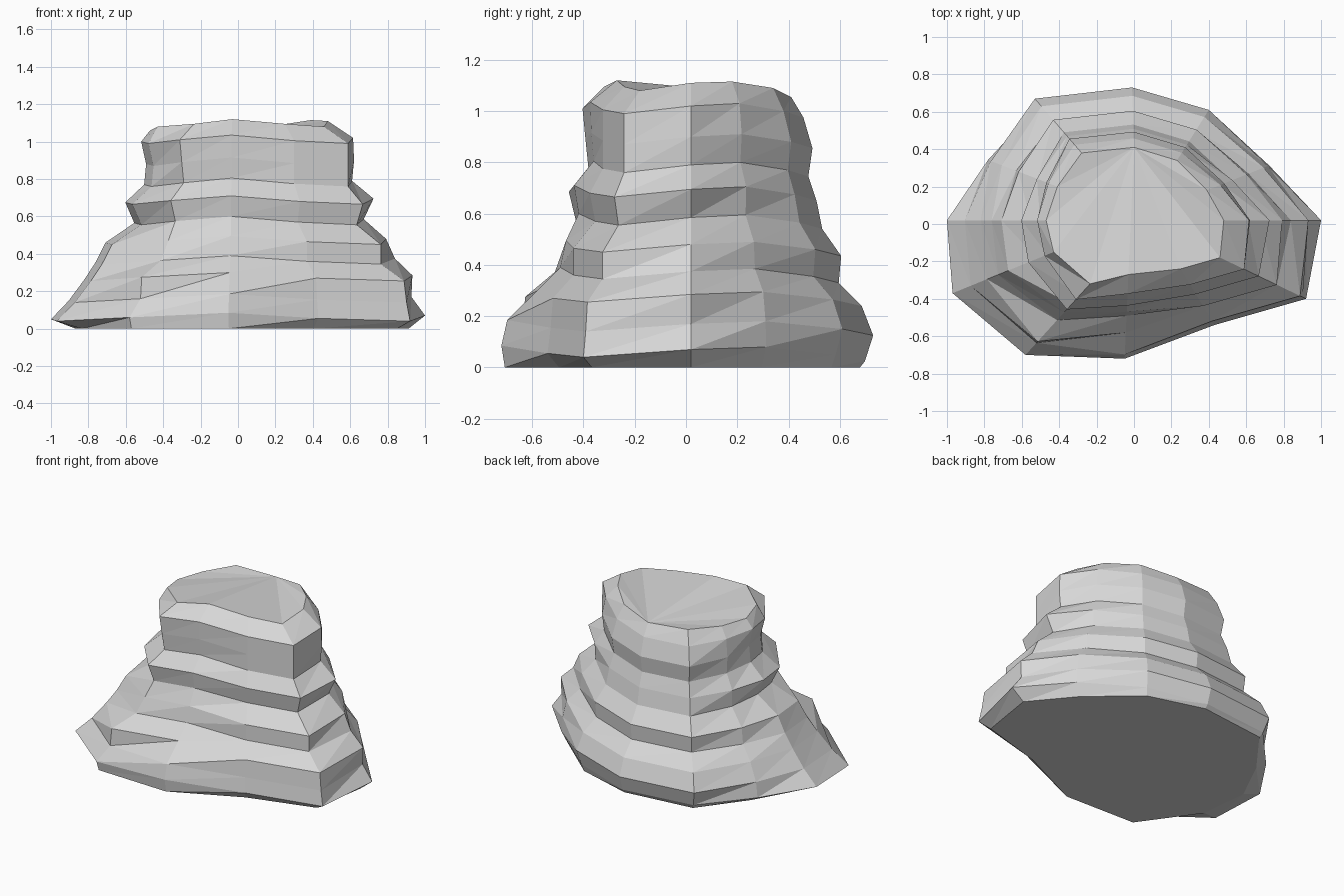
import bpy, bmesh

if "Cube" in bpy.data.objects:
    bpy.data.objects.remove(bpy.data.objects["Cube"])

# Ring heights, with a small tilt added per column
HEIGHTS = [0, .07, .17, .285, .375, .48, .585, .695, .79, .90, 1.02, 1.09]

# Weathered profiles: 1 = on the foot outline, 0 = on the cap outline
PROFILES = {
    "right": [.83, 1, .86, .87, .69, .60, .37, .47, .25, .27, .26, 0],
    "ledge": [.85, 1, .96, .93, .66, .66, .38, .45, .28, .28, .28, 0],
    "front": [.97, 1, .95, .69, .49, .44, .33, .37, .20, .22, .23, 0],
    "corner": [.97, 1, .83, .81, .51, .40, .29, .36, .16, .19, .22, 0],
    "back": [.84, .90, 1, .86, .58, .61, .38, .31, .21, .26, .15, 0],
    "left": [.75, 1, .82, .66, .55, .45, .16, .25, .06, .04, .09, 0],
}

# Columns anticlockwise from +x: foot xy, cap xy, height tilt, cap height, blended profiles
COLUMNS = [
    ((1.0, .02), (.48, .02), 0, 1.11, "right", "right"),
    ((.74, .32), (.39, .18), .01, 1.115, "right", "back"),
    ((.40, .61), (.23, .34), -.02, 1.09, "back", "back"),
    ((-.01, .73), (0, .41), -.045, 1.055, "back", "back"),
    ((-.53, .67), (-.28, .38), -.04, 1.07, "back", "back"),
    ((-.80, .35), (-.41, .20), -.03, 1.06, "left", "back"),
    ((-1.0, .02), (-.47, .02), -.02, 1.06, "left", "left"),
    ((-.97, -.37), (-.43, -.15), -.03, 1.08, "left", "left"),
    ((-.58, -.70), (-.235, -.32), -.01, 1.095, "corner", "corner"),
    ((-.05, -.72), (-.03, -.27), .015, 1.12, "front", "front"),
    ((.43, -.54), (.25, -.24), -.015, 1.095, "ledge", "ledge"),
    ((.92, -.40), (.46, -.18), -.03, 1.08, "ledge", "ledge"),
]

bm = bmesh.new()
rings = []
last = len(HEIGHTS) - 1
for level, height in enumerate(HEIGHTS):
    ring = []
    for foot, cap, tilt, cap_z, a, b in COLUMNS:
        f = (PROFILES[a][level] + PROFILES[b][level]) / 2
        x, y = (c + (o - c) * f for o, c in zip(foot, cap))
        z = 0 if level == 0 else cap_z if level == last else height + tilt
        ring.append(bm.verts.new((x, y, z)))
    rings.append(ring)

# Layered rock sides, triangulated along one diagonal
n = len(COLUMNS)
for low, high in zip(rings, rings[1:]):
    for i in range(n):
        j = (i + 1) % n
        bm.faces.new((low[i], low[j], high[j]))
        bm.faces.new((low[i], high[j], high[i]))

# Flat underside, and a cap fanned from its back point
bm.faces.new(rings[0][::-1])
cap_ring = rings[-1][3:] + rings[-1][:3]
for i in range(1, n - 1):
    bm.faces.new((cap_ring[0], cap_ring[i], cap_ring[i + 1]))

mesh = bpy.data.meshes.new("layered_rock")
bm.to_mesh(mesh)
bm.free()
stone = bpy.data.materials.new("grey_stone")
stone.diffuse_color = (.68, .68, .68, 1)
stone.use_nodes = True
stone.node_tree.nodes["Principled BSDF"].inputs["Base Color"].default_value = stone.diffuse_color
mesh.materials.append(stone)
rock = bpy.data.objects.new("layered_rock", mesh)
bpy.context.collection.objects.link(rock)
